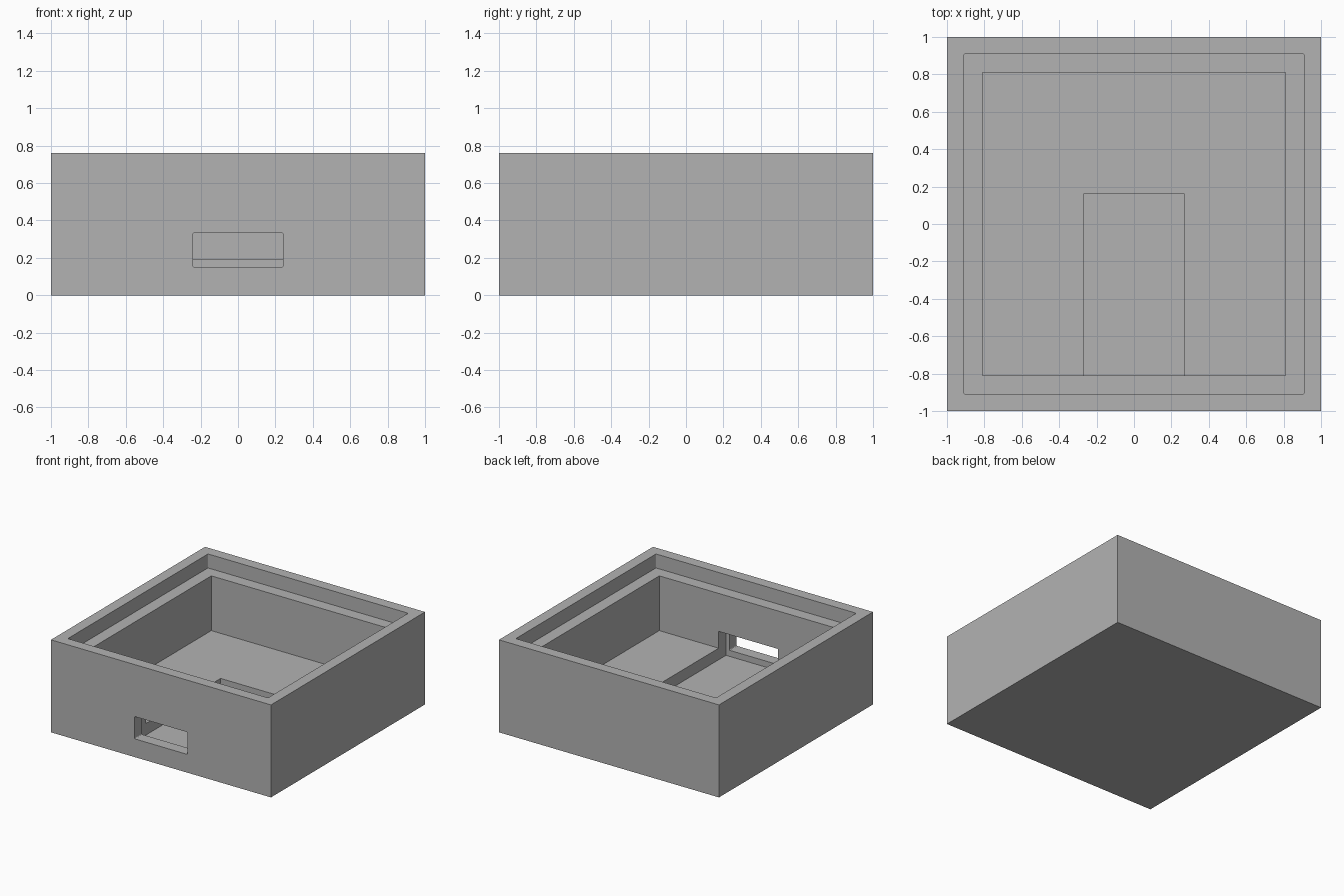
import bpy
import bmesh
from mathutils import Vector

cube = bpy.data.objects.get("Cube")
if cube:
    bpy.data.objects.remove(cube, do_unlink=True)

grey = bpy.data.materials.new("plain grey")
grey.use_nodes = True
colour = (0.45, 0.45, 0.45, 1)
grey.diffuse_color = colour
grey.node_tree.nodes["Principled BSDF"].inputs["Base Color"].default_value = colour


def box(name, low, high, round_axis=None, radius=0.01):
    """Box between two corners, with the edges along one axis optionally rounded."""
    low, high = Vector(low), Vector(high)
    bm = bmesh.new()
    bmesh.ops.create_cube(bm, size=1)
    bmesh.ops.scale(bm, vec=high - low, verts=bm.verts)
    bmesh.ops.translate(bm, vec=(low + high) / 2, verts=bm.verts)
    if round_axis is not None:
        edges = [e for e in bm.edges
                 if abs((e.verts[0].co - e.verts[1].co)[round_axis]) > 1e-4]
        bmesh.ops.bevel(bm, geom=edges, offset=radius, segments=3,
                        profile=0.5, affect='EDGES')
    mesh = bpy.data.meshes.new(name)
    bm.to_mesh(mesh)
    bm.free()
    mesh.materials.append(grey)
    obj = bpy.data.objects.new(name, mesh)
    bpy.context.collection.objects.link(obj)
    return obj


HEIGHT = 0.76
LEDGE = 0.645
FLOOR = 0.195
POCKET_FLOOR = 0.10
SLOT_TOP = 0.333

# Solid outer block
case = box("open_case", (-1, -1, 0), (1, 1, HEIGHT))

# Lid recess, main cavity, floor pocket running into the wall, front opening
cutters = [
    box("lid_recess_cutter", (-0.91, -0.91, LEDGE), (0.91, 0.91, 1), round_axis=2),
    box("cavity_cutter", (-0.81, -0.81, FLOOR), (0.81, 0.81, 0.9)),
    box("pocket_cutter", (-0.27, -0.905, POCKET_FLOOR), (0.27, 0.16, SLOT_TOP)),
    box("front_slot_cutter", (-0.24, -1.1, 0.15), (0.24, -0.85, SLOT_TOP),
        round_axis=1, radius=0.006),
]
for cutter in cutters:
    cutter.hide_render = True
    cut = case.modifiers.new(cutter.name, 'BOOLEAN')
    cut.operation = 'DIFFERENCE'
    cut.solver = 'EXACT'
    cut.object = cutter

# Bake the cuts and remove the cutters
bpy.context.view_layer.update()
graph = bpy.context.evaluated_depsgraph_get()
baked = bpy.data.meshes.new_from_object(case.evaluated_get(graph))
case.modifiers.clear()
case.data = baked
for cutter in cutters:
    bpy.data.objects.remove(cutter, do_unlink=True)
